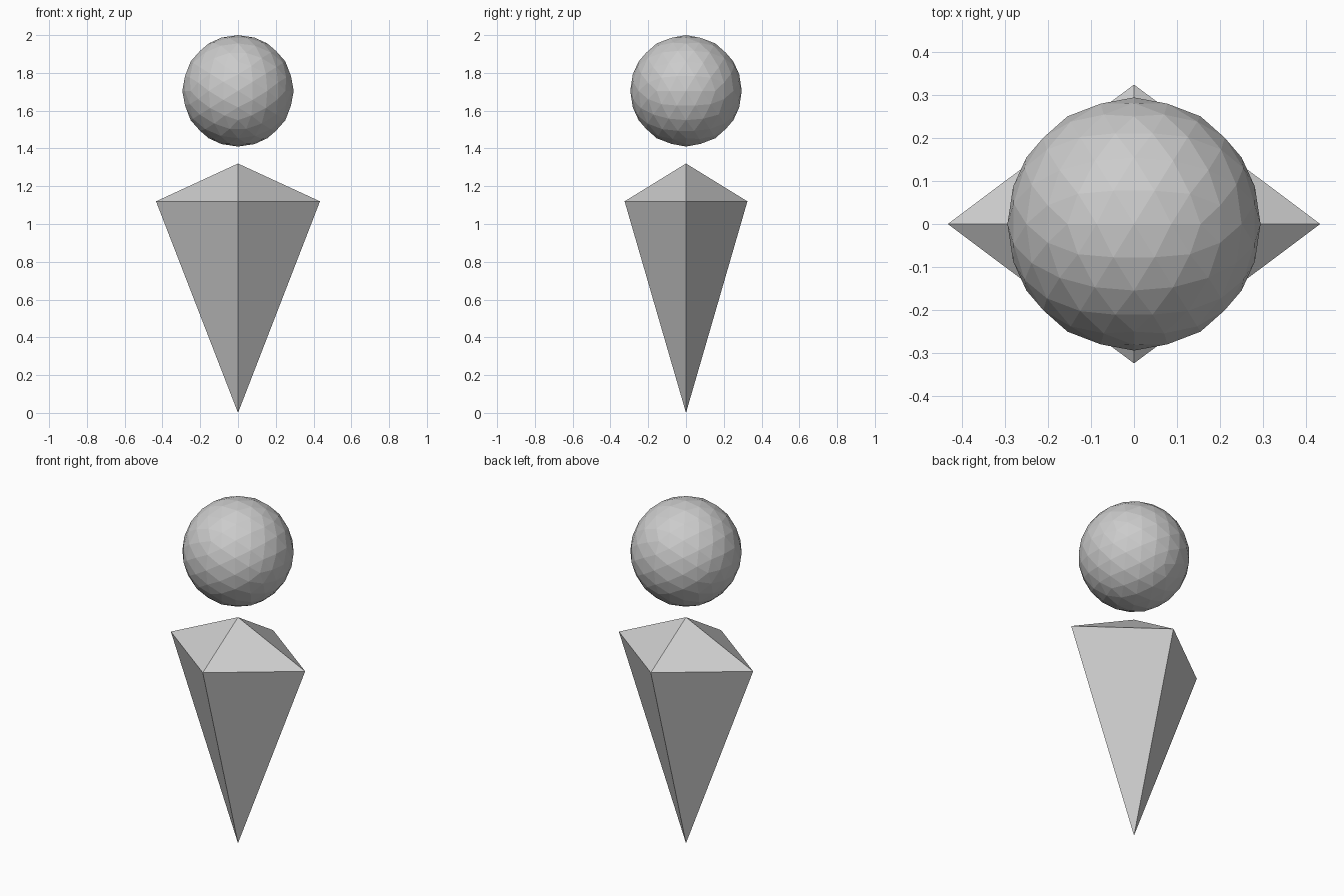
import bpy, bmesh, math

if "Cube" in bpy.data.objects:
    bpy.data.objects.remove(bpy.data.objects["Cube"])

grey = bpy.data.materials.new("light grey")
grey.diffuse_color = (0.6, 0.6, 0.6, 1)
grey.use_nodes = True
grey.node_tree.nodes["Principled BSDF"].inputs["Base Color"].default_value = grey.diffuse_color


def finish(name, bm):
    bmesh.ops.recalc_face_normals(bm, faces=bm.faces)
    mesh = bpy.data.meshes.new(name)
    bm.to_mesh(mesh)
    bm.free()
    mesh.materials.append(grey)
    obj = bpy.data.objects.new(name, mesh)
    bpy.context.collection.objects.link(obj)
    return obj


# Crystal body: diamond waist joined to a low peak and a long lower point
HALF_X, HALF_Y, WAIST_Z, PEAK_Z = 0.434, 0.325, 1.12, 1.32
bm = bmesh.new()
waist = [bm.verts.new((x * HALF_X, y * HALF_Y, WAIST_Z))
         for x, y in ((1, 0), (0, 1), (-1, 0), (0, -1))]
for tip_z in (PEAK_Z, 0):
    tip = bm.verts.new((0, 0, tip_z))
    for i in range(4):
        bm.faces.new((waist[i], waist[(i + 1) % 4], tip))
finish("crystal_body", bm)

# Floating faceted ball, turned so an edge lies on top along x
RADIUS = 0.295
bm = bmesh.new()
bmesh.ops.create_icosphere(bm, subdivisions=3, radius=RADIUS)
ball = finish("floating_ball", bm)
ball.rotation_euler.y = -math.atan(2 / (1 + math.sqrt(5)))
ball.location.z = 2 - RADIUS
